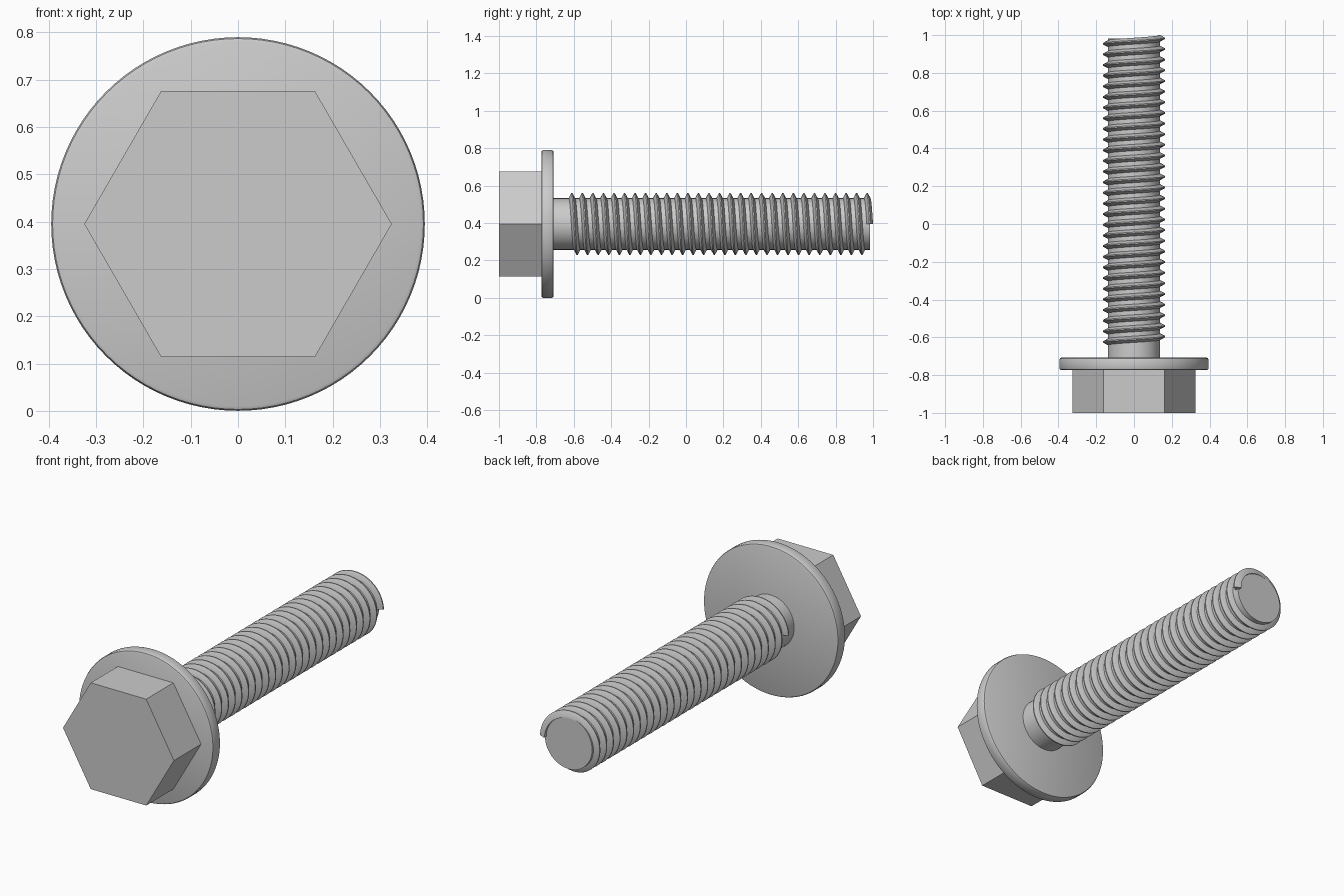
import bpy, bmesh
from math import cos, sin, pi, radians

if "Cube" in bpy.data.objects:
    bpy.data.objects.remove(bpy.data.objects["Cube"])

AXIS_Z = 0.395          # height of the bolt axis
PITCH = 0.0564          # thread advance per turn


def finish(name, bm):
    bmesh.ops.recalc_face_normals(bm, faces=bm.faces)
    mesh = bpy.data.meshes.new(name)
    bm.to_mesh(mesh)
    bm.free()
    obj = bpy.data.objects.new(name, mesh)
    bpy.context.collection.objects.link(obj)
    bpy.ops.object.select_all(action='DESELECT')
    obj.select_set(True)
    bpy.context.view_layer.objects.active = obj
    bpy.ops.object.shade_smooth_by_angle(angle=radians(35))
    return obj


def ring(bm, profile, a):
    """Place a (radius, y) profile at angle a around the bolt axis."""
    return [bm.verts.new((r * cos(a), y, AXIS_Z + r * sin(a))) for r, y in profile]


def lathe(name, profile, sides):
    """Closed solid of revolution about the bolt axis, capped at both ends."""
    bm = bmesh.new()
    cols = [ring(bm, profile, 2 * pi * i / sides) for i in range(sides)]
    for i in range(sides):
        a, b = cols[i], cols[(i + 1) % sides]
        for j in range(len(profile) - 1):
            bm.faces.new((a[j], a[j + 1], b[j + 1], b[j]))
    bm.faces.new([c[0] for c in cols])
    bm.faces.new([c[-1] for c in cols])
    return finish(name, bm)


def thread(name, profile, y_end, turns, steps):
    """Right-handed helical ridge finishing on the +x side at y_end."""
    bm = bmesh.new()
    n = int(turns * steps)
    cols = []
    for i in range(n + 1):
        t = i / steps
        cols.append(ring(bm, [(r, y_end - t * PITCH + dy) for r, dy in profile], 2 * pi * t))
    m = len(profile)
    for a, b in zip(cols, cols[1:]):
        for j in range(m):
            k = (j + 1) % m
            bm.faces.new((a[j], a[k], b[k], b[j]))
    bm.faces.new(cols[0])
    bm.faces.new(cols[-1])
    return finish(name, bm)


# Hexagonal head, corners pointing along +x and -x
lathe("hex_head", [(0.325, -1.0), (0.325, -0.765)], 6)

# Washer flange with slightly rounded rim
lathe("flange", [(0.385, -0.773), (0.392, -0.770), (0.395, -0.763),
                 (0.395, -0.718), (0.392, -0.711), (0.385, -0.708)], 96)

# Plain shank running the full length under the head
lathe("shank", [(0.138, -0.72), (0.138, 0.983)], 64)

# Helical thread ridge
thread("thread", [(0.130, -0.017), (0.138, -0.017), (0.165, -0.003),
                  (0.165, 0.003), (0.138, 0.017), (0.130, 0.017)],
       0.983, 28.5, 48)
